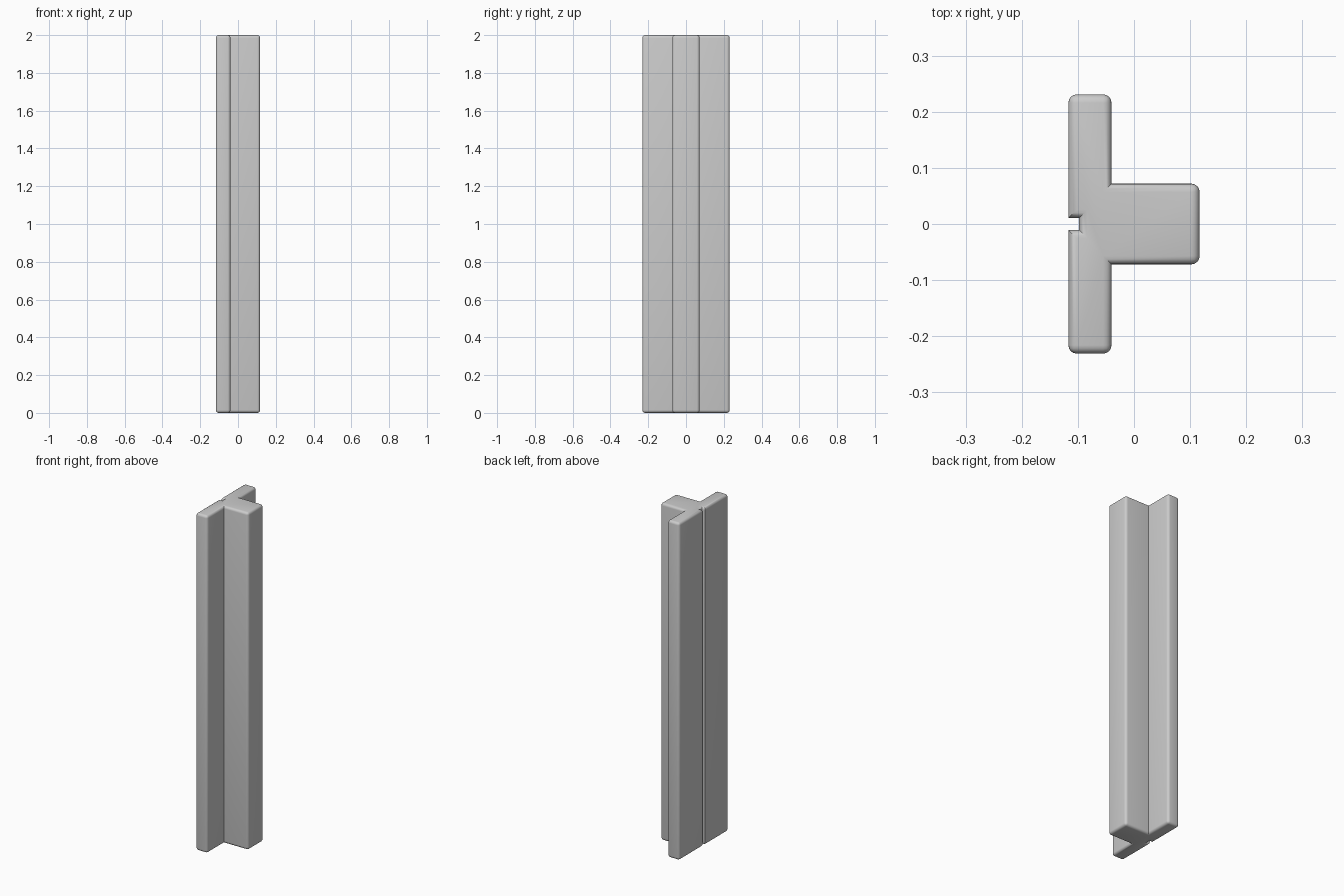
import bpy, bmesh, math

cube = bpy.data.objects.get("Cube")
if cube:
    bpy.data.objects.remove(cube)

# Dimensions
BACK, FLANGE, STEM = -0.117, -0.04, 0.117   # x of back face, flange front, stem end
HALF_W, HALF_STEM = 0.231, 0.072            # y half widths
GROOVE_X, GROOVE_Y = -0.098, 0.0105         # groove floor and half width
HEIGHT, RADIUS = 2.0, 0.015

# One plain colour
grey = bpy.data.materials.new("plain grey")
grey.use_nodes = True
colour = (0.6, 0.6, 0.6, 1)
grey.diffuse_color = colour
grey.node_tree.nodes["Principled BSDF"].inputs["Base Color"].default_value = colour

# T-shaped cross-section with a narrow groove down the back
half = [(GROOVE_X, GROOVE_Y), (BACK, GROOVE_Y), (BACK, HALF_W),
        (FLANGE, HALF_W), (FLANGE, HALF_STEM), (STEM, HALF_STEM)]
outline = [(x, -y) for x, y in half] + [(x, y) for x, y in reversed(half)]

bm = bmesh.new()
base = bm.faces.new([bm.verts.new((x, y, 0)) for x, y in outline])
result = bmesh.ops.extrude_face_region(bm, geom=[base], use_keep_orig=True)
top = [v for v in result["geom"] if isinstance(v, bmesh.types.BMVert)]
bmesh.ops.translate(bm, verts=top, vec=(0, 0, HEIGHT))
bmesh.ops.recalc_face_normals(bm, faces=bm.faces)


def is_rounded(edge):
    """Round both end rims and the outer uprights; keep groove and inner corners sharp."""
    a, b = edge.verts
    if abs(a.co.z - b.co.z) < 0.01:
        return True
    return edge.is_convex and abs(a.co.y) > GROOVE_Y * 2


bmesh.ops.bevel(bm, geom=[e for e in bm.edges if is_rounded(e)], offset=RADIUS,
                offset_type='OFFSET', segments=4, profile=0.5,
                affect='EDGES', clamp_overlap=False)
bmesh.ops.recalc_face_normals(bm, faces=bm.faces)

mesh = bpy.data.meshes.new("grooved_t_post")
bm.to_mesh(mesh)
bm.free()
mesh.materials.append(grey)
post = bpy.data.objects.new("grooved_t_post", mesh)
bpy.context.collection.objects.link(post)

# Smooth rounding, crisp corners
bpy.context.view_layer.objects.active = post
post.select_set(True)
bpy.ops.object.shade_smooth_by_angle(angle=math.radians(30))
